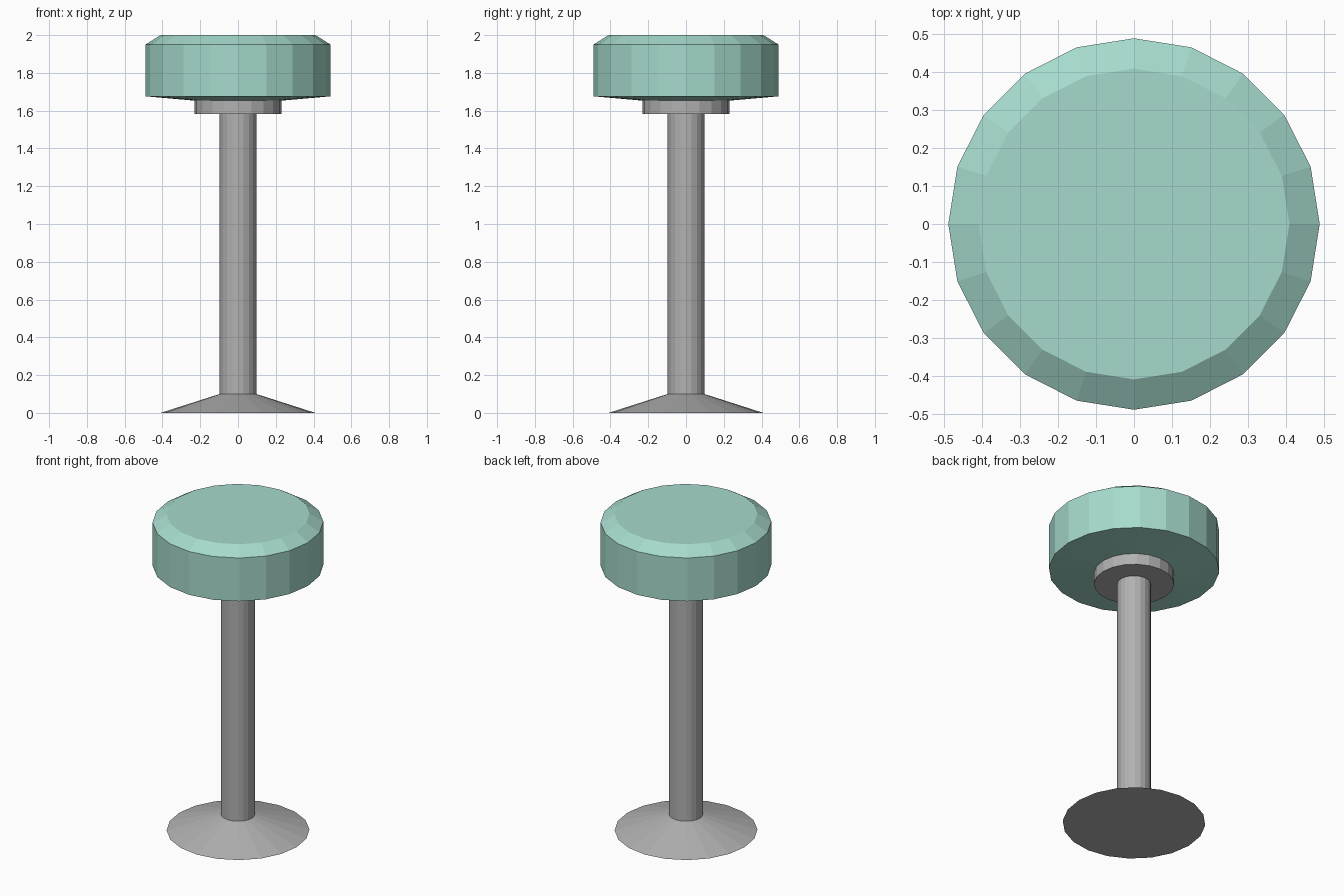
import bpy, bmesh, math

if "Cube" in bpy.data.objects:
    bpy.data.objects.remove(bpy.data.objects["Cube"])

SIDES = 20


def material(name, rgb):
    m = bpy.data.materials.new(name)
    m.diffuse_color = (*rgb, 1.0)
    m.use_nodes = True
    m.node_tree.nodes["Principled BSDF"].inputs["Base Color"].default_value = m.diffuse_color
    return m


def lathe(name, profile, mat):
    """Closed solid of revolution from (radius, z) points, bottom to top."""
    bm = bmesh.new()
    rings = []
    for r, z in profile:
        rings.append([bm.verts.new((r * math.cos(2 * math.pi * i / SIDES),
                                    r * math.sin(2 * math.pi * i / SIDES), z))
                      for i in range(SIDES)])
    for lo, hi in zip(rings, rings[1:]):
        for i in range(SIDES):
            j = (i + 1) % SIDES
            bm.faces.new((lo[i], lo[j], hi[j], hi[i]))
    bm.faces.new(rings[0][::-1])
    bm.faces.new(rings[-1])
    mesh = bpy.data.meshes.new(name)
    bm.to_mesh(mesh)
    bm.free()
    mesh.materials.append(mat)
    ob = bpy.data.objects.new(name, mesh)
    bpy.context.collection.objects.link(ob)
    return ob


mint = material("mint_cushion", (0.38, 0.70, 0.61))
metal = material("grey_metal", (0.44, 0.44, 0.44))

# Flared foot, post and collar under the seat
lathe("base", [(0.41, 0.0), (0.097, 0.10)], metal)
lathe("post", [(0.097, 0.10), (0.097, 1.582)], metal)
lathe("collar", [(0.23, 1.582), (0.23, 1.656)], metal)

# Padded seat with bevelled top and slightly tapered underside
lathe("seat", [(0.23, 1.653), (0.49, 1.676), (0.49, 1.95), (0.41, 2.0)], mint)
